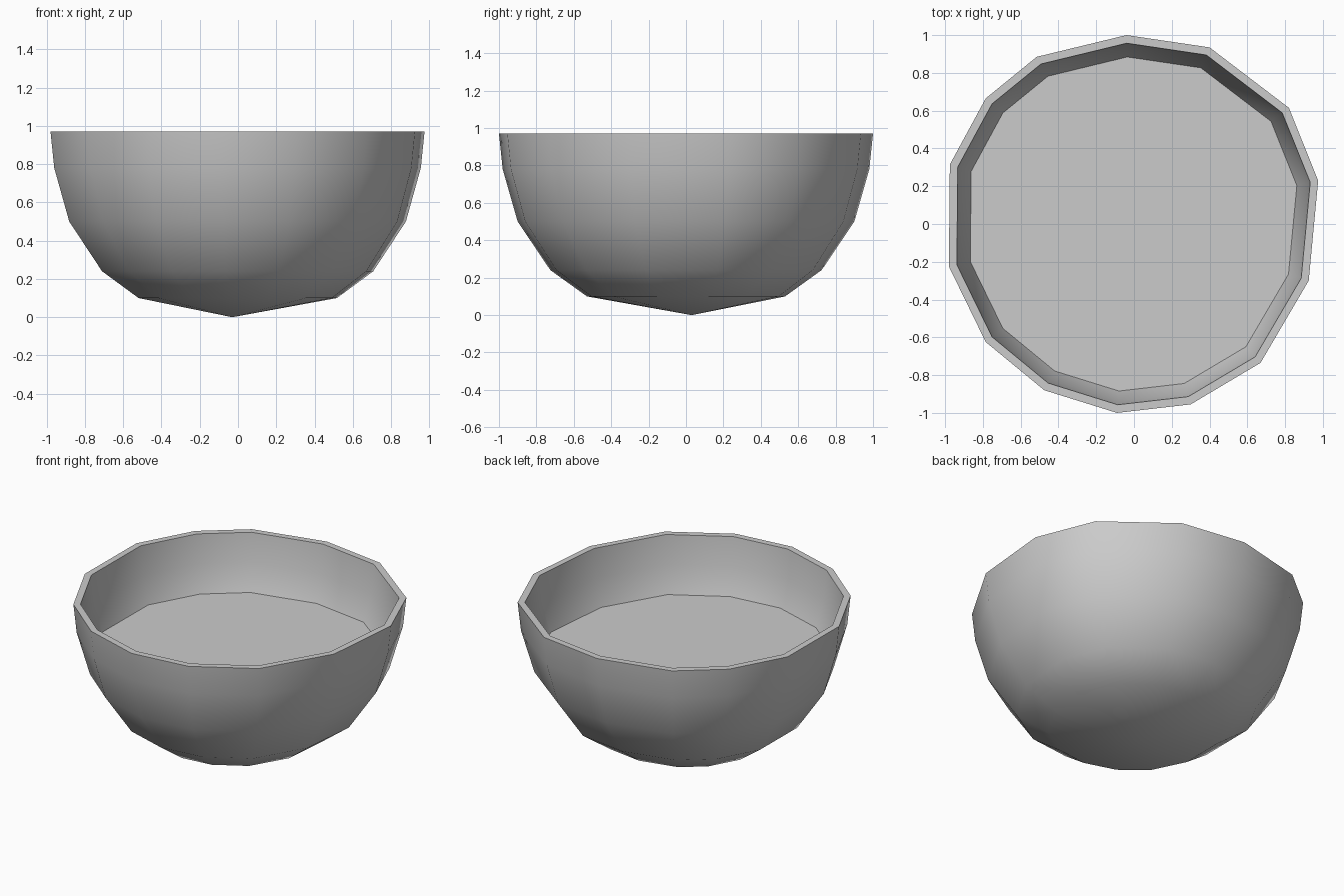
import bpy
import bmesh
import math

cube = bpy.data.objects.get("Cube")
if cube:
    bpy.data.objects.remove(cube, do_unlink=True)

grey = bpy.data.materials.new("light grey")
grey.use_nodes = True
colour = (0.6, 0.6, 0.6, 1)
grey.diffuse_color = colour
grey.node_tree.nodes["Principled BSDF"].inputs["Base Color"].default_value = colour

# Uneven rim outline, anticlockwise from the left side
RIM = [(.975, .23), (.82, .615), (.4, .935), (-.04, 1), (-.515, .885),
       (-.785, .665), (-.975, .315), (-.98, -.225), (-.785, -.625),
       (-.475, -.88), (-.09, -1), (.3, -.955), (.67, -.735), (.925, -.3)]
TIP = (-.03, .03)
# Wall profile from rim to base: (scale of the rim outline, height)
OUTER = [(1, .97), (.98, .78), (.9, .5), (.725, .24), (.53, .1)]
INNER = [(.957, .97), (.937, .78), (.855, .5), (.69, .27), (.51, .14)]


def ring(bm, scale, z):
    return [bm.verts.new((x * scale, y * scale, z)) for x, y in RIM]


def bridge(bm, a, b):
    for i in range(len(a)):
        j = (i + 1) % len(a)
        bm.faces.new((a[i], a[j], b[j], b[i]))


def finish(bm, name):
    bmesh.ops.recalc_face_normals(bm, faces=bm.faces)
    mesh = bpy.data.meshes.new(name)
    bm.to_mesh(mesh)
    bm.free()
    mesh.materials.append(grey)
    obj = bpy.data.objects.new(name, mesh)
    bpy.context.collection.objects.link(obj)
    bpy.ops.object.select_all(action="DESELECT")
    obj.select_set(True)
    bpy.context.view_layer.objects.active = obj
    bpy.ops.object.shade_smooth_by_angle(angle=math.radians(40))


# Bowl shell: outer wall, flat lip and inner wall, closed by shallow cones
bm = bmesh.new()
lips = []
for profile, tip_z in ((OUTER, 0), (INNER, .05)):
    rings = [ring(bm, s, z) for s, z in profile]
    for a, b in zip(rings, rings[1:]):
        bridge(bm, a, b)
    tip = bm.verts.new((*TIP, tip_z))
    base = rings[-1]
    for i in range(len(base)):
        bm.faces.new((base[i - 1], base[i], tip))
    lips.append(rings[0])
bridge(bm, *lips)
finish(bm, "bowl")

# Level contents part way up the bowl
bm = bmesh.new()
top, bottom = ring(bm, .887, .6), ring(bm, .87, .55)
bm.faces.new(top)
bridge(bm, top, bottom)
bm.faces.new(bottom[::-1])
finish(bm, "contents")
